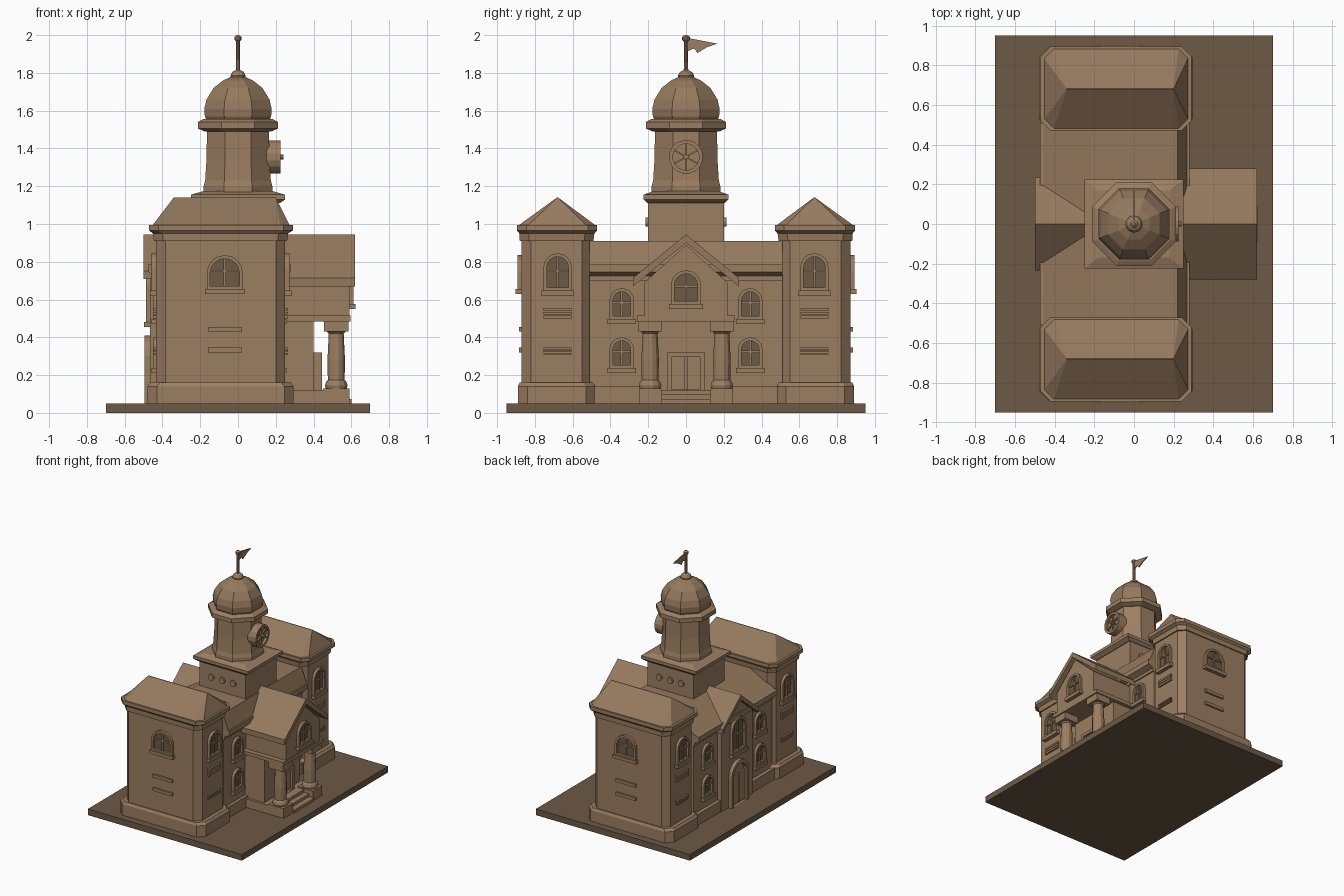
import bpy, bmesh, math
from mathutils import Matrix, Vector

if "Cube" in bpy.data.objects:
    bpy.data.objects.remove(bpy.data.objects["Cube"])

def material(name, rgb):
    m = bpy.data.materials.new(name)
    m.diffuse_color = (*rgb, 1)
    m.use_nodes = True
    m.node_tree.nodes["Principled BSDF"].inputs["Base Color"].default_value = m.diffuse_color
    return m

STONE = material("brown_stone", (0.33, 0.21, 0.12))
ROOF = material("roof_brown", (0.30, 0.19, 0.11))
DARK = material("dark_earth", (0.15, 0.10, 0.06))

def finish(name, bm, mat):
    bmesh.ops.recalc_face_normals(bm, faces=bm.faces)
    me = bpy.data.meshes.new(name)
    bm.to_mesh(me)
    bm.free()
    ob = bpy.data.objects.new(name, me)
    me.materials.append(mat)
    bpy.context.collection.objects.link(ob)
    return ob

def loft(name, rings, mat=STONE, mtx=Matrix()):
    """Skin stacked outlines: rings = [(2D points, height), ...]."""
    bm = bmesh.new()
    rows = [[bm.verts.new(mtx @ Vector((p[0], p[1], h))) for p in pts] for pts, h in rings]
    n = len(rows[0])
    for a, b in zip(rows, rows[1:]):
        for i in range(n):
            j = (i + 1) % n
            bm.faces.new((a[i], a[j], b[j], b[i]))
    bm.faces.new(rows[0][::-1])
    bm.faces.new(rows[-1])
    return finish(name, bm, mat)

def rect(x0, x1, y0, y1, c=0):
    if not c:
        return [(x0, y0), (x1, y0), (x1, y1), (x0, y1)]
    return [(x0 + c, y0), (x1 - c, y0), (x1, y0 + c), (x1, y1 - c),
            (x1 - c, y1), (x0 + c, y1), (x0, y1 - c), (x0, y0 + c)]

def ngon(r, n=8, cx=0, cy=0):
    return [(cx + r * math.cos(math.tau * (i + .5) / n),
             cy + r * math.sin(math.tau * (i + .5) / n)) for i in range(n)]

def box(name, x0, x1, y0, y1, z0, z1, mat=STONE):
    return loft(name, [(rect(x0, x1, y0, y1), z0), (rect(x0, x1, y0, y1), z1)], mat)

def facing(deg, x, y, z):
    """Local u across, v up, w outward from a wall facing the given angle."""
    c, s = math.cos(math.radians(deg)), math.sin(math.radians(deg))
    return Matrix(((-s, 0, c, x), (c, 0, s, y), (0, 1, 0, z), (0, 0, 0, 1)))

def panel(name, pts, w0, w1, mtx, mat=STONE):
    return loft(name, [(pts, w0), (pts, w1)], mat, mtx)

def frame(name, outer, inner, depth, mtx):
    bm = bmesh.new()
    loops = [[bm.verts.new(mtx @ Vector((p[0], p[1], w))) for p in pts]
             for pts, w in ((outer, 0), (outer, depth), (inner, depth), (inner, 0))]
    n = len(outer)
    for k in range(4):
        a, b = loops[k], loops[(k + 1) % 4]
        for i in range(n):
            j = (i + 1) % n
            bm.faces.new((a[i], a[j], b[j], b[i]))
    return finish(name, bm, STONE)

def arch(w, h, n=8):
    r = w / 2
    return [(-r, 0), (r, 0)] + [(r * math.cos(math.pi * i / n), h - r + r * math.sin(math.pi * i / n))
                                for i in range(n + 1)]

def window(w, h, mtx):
    inner = [(x, y + .018) for x, y in arch(w - .036, h - .036)]
    frame("window_frame", arch(w, h), inner, .022, mtx)
    panel("window_pane", inner, 0, .004, mtx, DARK)
    panel("window_mullion", rect(-.006, .006, .01, h - .01), 0, .014, mtx)
    panel("window_crossbar", rect(-w / 2 + .01, w / 2 - .01, h * .5, h * .5 + .012), 0, .014, mtx)
    panel("window_sill", rect(-w / 2 - .01, w / 2 + .01, -.025, .002), 0, .032, mtx)

def slats(w, h, mtx):
    for i in range(3):
        z = i * h / 3
        panel("vent_slat", rect(-w / 2, w / 2, z, z + h / 3 - .005), 0, .014, mtx)

def gable_roof(name, half, eave, apex, thick, x0, x1):
    pts = [(-half, eave), (-half, eave - thick), (0, apex - thick), (half, eave - thick), (half, eave), (0, apex)]
    panel(name, pts, x0, x1, facing(0, 0, 0, 0), ROOF)

# ground slab
box("ground_slab", -.7, .7, -.95, .95, 0, .05, DARK)

# two end wings with chamfered corners and hipped roofs
for s in (-1, 1):
    def r(x0, x1, a, b, c=.05):
        return rect(x0, x1, min(s * a, s * b), max(s * a, s * b), c)
    p, q = r(-.48, .295, .48, .89), r(-.465, .28, .495, .88)
    loft("wing_plinth", [(p, .05), (p, .14), (q, .16)])
    wall = r(-.435, .25, .5, .87)
    loft("wing_wall", [(wall, .15), (wall, .93)])
    loft("wing_cornice", [(r(-.445, .26, .49, .88), .91), (r(-.45, .265, .485, .882), .95),
                          (r(-.47, .29, .47, .895), .965), (r(-.47, .29, .47, .895), .995)])
    loft("wing_roof", [(r(-.455, .275, .475, .89), .99), (r(-.34, .2, .677, .683, .001), 1.14)], ROOF)
    for deg, x in ((0, .25), (180, -.435)):
        window(.15, .2, facing(deg, x, s * .68, .645))
        slats(.15, .06, facing(deg, x, s * .68, .5))
        slats(.15, .04, facing(deg, x, s * .68, .31))
    window(.19, .18, facing(90 * s, -.07, s * .87, .655))
    for z in (.43, .32):
        panel("wall_ledge", rect(-.09, .09, 0, .025), 0, .015, facing(90 * s, -.07, s * .87, z))

# middle block
box("middle_plinth", -.455, .25, -.5, .5, .05, .14)
box("middle_wall", -.425, .225, -.51, .51, .1, .76)
loft("middle_cornice", [(rect(-.435, .235, -.51, .51), .7), (rect(-.435, .235, -.51, .51), .725),
                        (rect(-.475, .28, -.51, .51), .745), (rect(-.475, .28, -.51, .51), .785)])
loft("middle_roof", [(rect(-.465, .27, -.51, .51), .78), (rect(-.22, .22, -.51, .51), .91)], ROOF)
for s in (-1, 1):
    for deg, x in ((0, .225), (180, -.425)):
        for z in (.495, .235):
            window(.13, .165, facing(deg, x, s * .34, z))

# back gable with tall window and door
gable = [(-.2, .05), (.2, .05), (.2, .74), (0, .91), (-.2, .74)]
panel("back_gable_wall", gable, -.465, -.2, facing(0, 0, 0, 0))
gable_roof("back_gable_roof", .235, .75, .945, .04, -.5, -.15)
window(.18, .28, facing(180, -.465, 0, .48))
back = facing(180, -.465, 0, .05)
frame("back_door_frame", arch(.22, .36), arch(.17, .33), .03, back)
for s in (-1, 1):
    panel("back_door_leaf", rect(min(s * .005, s * .08), max(s * .005, s * .08), .01, .25), 0, .015, back)

# entrance portico
box("porch_floor", .2, .46, -.25, .25, .05, .12)
for i in range(3):
    box("porch_step", .4, .6 - i * .045, -.13, .13, .05 + i * .024, .074 + i * .024)
box("vestibule_wall", .2, .4, -.23, .23, .1, .5)
box("entablature", .2, .595, -.26, .26, .485, .515)
pediment = [(-.22, .51), (.22, .51), (.22, .69), (0, .89), (-.22, .69)]
panel("pediment_block", pediment, .15, .59, facing(0, 0, 0, 0))
gable_roof("portico_roof", .28, .715, .945, .045, .15, .62)
window(.16, .18, facing(0, .59, 0, .575))
door = facing(0, .4, 0, .12)
frame("door_frame", rect(-.1, .1, 0, .2), rect(-.075, .075, .005, .175), .045, door)
for s in (-1, 1):
    panel("door_leaf", rect(min(s * .004, s * .075), max(s * .004, s * .075), .005, .175), 0, .025, door)
    y = s * .19
    box("column_pedestal", .45, .59, y - .06, y + .06, .05, .13)
    loft("portico_column", [(ngon(rr, 12, .52, y), z) for rr, z in
                            ((.058, .13), (.062, .145), (.055, .165), (.046, .175), (.048, .28),
                             (.041, .42), (.055, .435))])
    box("column_capital", .455, .585, y - .062, y + .062, .43, .49)

# clock tower: square base, cornice, octagonal drum
box("tower_base", -.21, .21, -.2, .2, .75, 1.14)
loft("tower_base_cornice", [(rect(-.22, .22, -.205, .205), 1.11), (rect(-.25, .25, -.225, .225), 1.13),
                            (rect(-.25, .25, -.225, .225), 1.155), (rect(-.18, .18, -.17, .17), 1.175)])
for deg, y in ((-90, -.2), (90, .2)):
    for u in (-.1, 0, .1):
        panel("round_boss", ngon(.025, 12, u, 0), 0, .015, facing(deg, 0, y, 1.01))
loft("tower_drum", [(ngon(rr, 8), z) for rr, z in
                    ((.197, 1.16), (.197, 1.2), (.188, 1.23), (.18, 1.35), (.178, 1.51))])
loft("tower_cornice", [(ngon(rr, 8), z) for rr, z in
                       ((.19, 1.49), (.228, 1.505), (.228, 1.54), (.2, 1.555))])
loft("dome", [(ngon(rr, 8), z) for rr, z in
              ((.175, 1.54), (.19, 1.57), (.193, 1.61), (.18, 1.66), (.14, 1.72), (.085, 1.76), (.025, 1.785))], ROOF)

# clock
clock = facing(0, .15, 0, 1.355)
panel("clock_housing", ngon(.088, 16), 0, .055, clock)
frame("clock_ring", ngon(.09, 16), ngon(.07, 16), .075, clock)
panel("clock_hub", ngon(.014, 8), .05, .09, clock)
for i in range(6):
    panel("clock_spoke", rect(-.004, .004, .01, .072), .05, .066,
          clock @ Matrix.Rotation(math.tau * i / 6, 4, 'Z'))

# finial, mast and pennant
loft("mast", [(ngon(rr, 10), z) for rr, z in
              ((.04, 1.765), (.043, 1.785), (.032, 1.805), (.012, 1.815), (.01, 1.965), (.02, 1.975),
               (.02, 1.99), (.008, 2.0))])
panel("pennant", [(.008, 1.985), (.165, 1.955), (.11, 1.935), (.06, 1.905), (.045, 1.93), (.008, 1.915)],
      -.004, .004, facing(0, 0, 0, 0))
